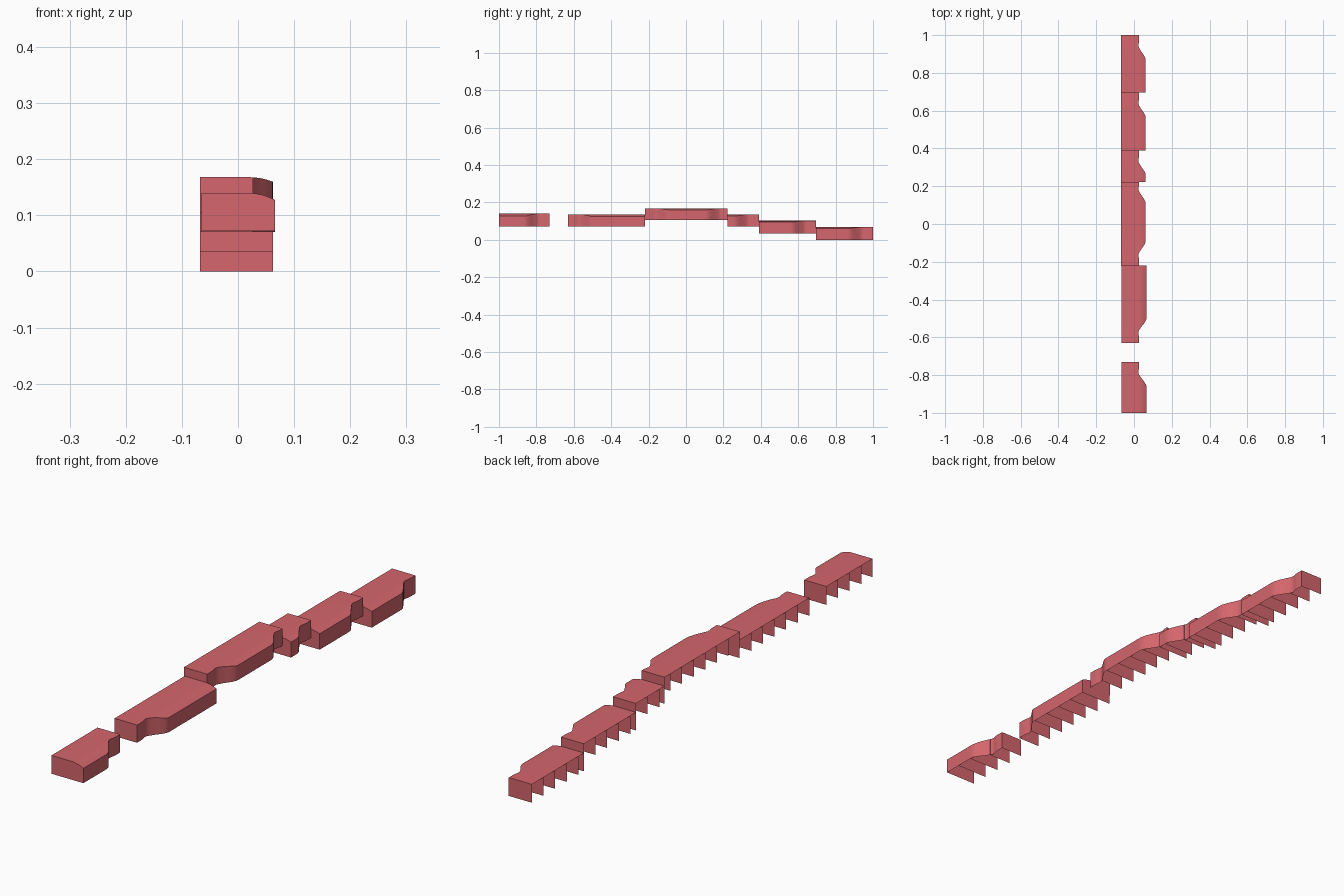
import bpy, bmesh, math

cube = bpy.data.objects.get("Cube")
if cube:
    bpy.data.objects.remove(cube, do_unlink=True)

# Single flat colour; the blocks are one-sided shells
red = bpy.data.materials.new("soft_red")
red.use_nodes = True
colour = (0.66, 0.133, 0.153, 1.0)
red.diffuse_color = colour
red.node_tree.nodes["Principled BSDF"].inputs["Base Color"].default_value = colour
red.use_backface_culling = True

TILE = 0.068      # spacing of the cross panels
NECK = 0.027      # half width at the narrow end
RIB_GAP = 0.0004  # keeps back-to-back panels apart


def bulge(distance):
    """0 at the neck, 1 at full width, with a small dip before the curve."""
    t = (distance - TILE * 0.85) / (TILE * 1.1)
    t = max(0.0, min(1.0, t))
    dip = 0.12 * math.exp(-((distance - TILE * 0.8) / 0.014) ** 2)
    return t * t * (3 - 2 * t) - dip


def section(y, seg):
    """Cross-section from top left, over the rounded shoulder, to bottom right."""
    necks = [abs(y - n) for n in seg["necks"]]
    x = NECK + (seg["right"] - NECK) * min(bulge(d) for d in necks)
    left, top = seg["left"], seg["top"]
    points = [(left, top)]
    start = min(0.015, x - 0.004)
    for i in range(7):
        px = start + (x - start) * i / 6
        over = max(0.0, (px - 0.015) / (seg["right"] - 0.015))
        points.append((px, top - seg["drop"] * over ** 2.2))
    points.append((x, seg["bottom"]))
    return points


def build_block(name, front, back, necks, ribs_from, bottom, top, left, right, drop):
    seg = dict(necks=necks, left=left, right=right, bottom=bottom, top=top, drop=drop)
    # Cross panel positions, counted from one end
    step = TILE if ribs_from == front else -TILE
    ribs = [front, back]
    y = ribs_from + step
    while front + 0.01 < y < back - 0.01:
        ribs.append(y)
        y += step
    ribs.sort()

    bm = bmesh.new()
    # Top and curved side wall
    stations = []
    for a, b in zip(ribs, ribs[1:]):
        stations += [a + (b - a) * i / 8 for i in range(8)]
    stations.append(back)
    rows = [[bm.verts.new((x, y, z)) for x, z in section(y, seg)] for y in stations]
    for r0, r1 in zip(rows, rows[1:]):
        for i in range(len(r0) - 1):
            bm.faces.new((r0[i], r0[i + 1], r1[i + 1], r1[i]))

    # Cross panels, facing both ways inside and outward at the ends
    for rib in ribs:
        outline = section(rib, seg) + [(left, bottom)]
        if rib != front:
            y = min(rib + RIB_GAP, back)
            bm.faces.new([bm.verts.new((x, y, z)) for x, z in outline])
        if rib != back:
            y = max(rib - RIB_GAP, front)
            bm.faces.new([bm.verts.new((x, y, z)) for x, z in reversed(outline)])

    mesh = bpy.data.meshes.new(name)
    bm.to_mesh(mesh)
    bm.free()
    mesh.materials.append(red)
    obj = bpy.data.objects.new(name, mesh)
    bpy.context.collection.objects.link(obj)
    bpy.ops.object.select_all(action='DESELECT')
    obj.select_set(True)
    bpy.context.view_layer.objects.active = obj
    bpy.ops.object.shade_smooth_by_angle(angle=math.radians(35))


# Front pair, slightly offset to the left side
build_block("front_block", -1.0, -0.73, [-0.73], -0.73,
            0.072, 0.14, -0.065, 0.066, 0.013)
build_block("second_block", -0.63, -0.22, [-0.63], -0.63,
            0.07, 0.136, -0.065, 0.066, 0.012)
# Raised middle block, narrow at both ends
build_block("middle_block", -0.22, 0.222, [-0.22, 0.24], -0.22,
            0.105, 0.168, -0.068, 0.062, 0.008)
# Descending rear blocks
build_block("short_block", 0.222, 0.39, [0.39], 0.39,
            0.07, 0.135, -0.068, 0.062, 0.008)
build_block("fifth_block", 0.39, 0.695, [0.695], 0.695,
            0.035, 0.102, -0.068, 0.062, 0.008)
build_block("rear_block", 0.695, 1.0, [1.0], 1.0,
            0.0, 0.068, -0.068, 0.062, 0.008)
